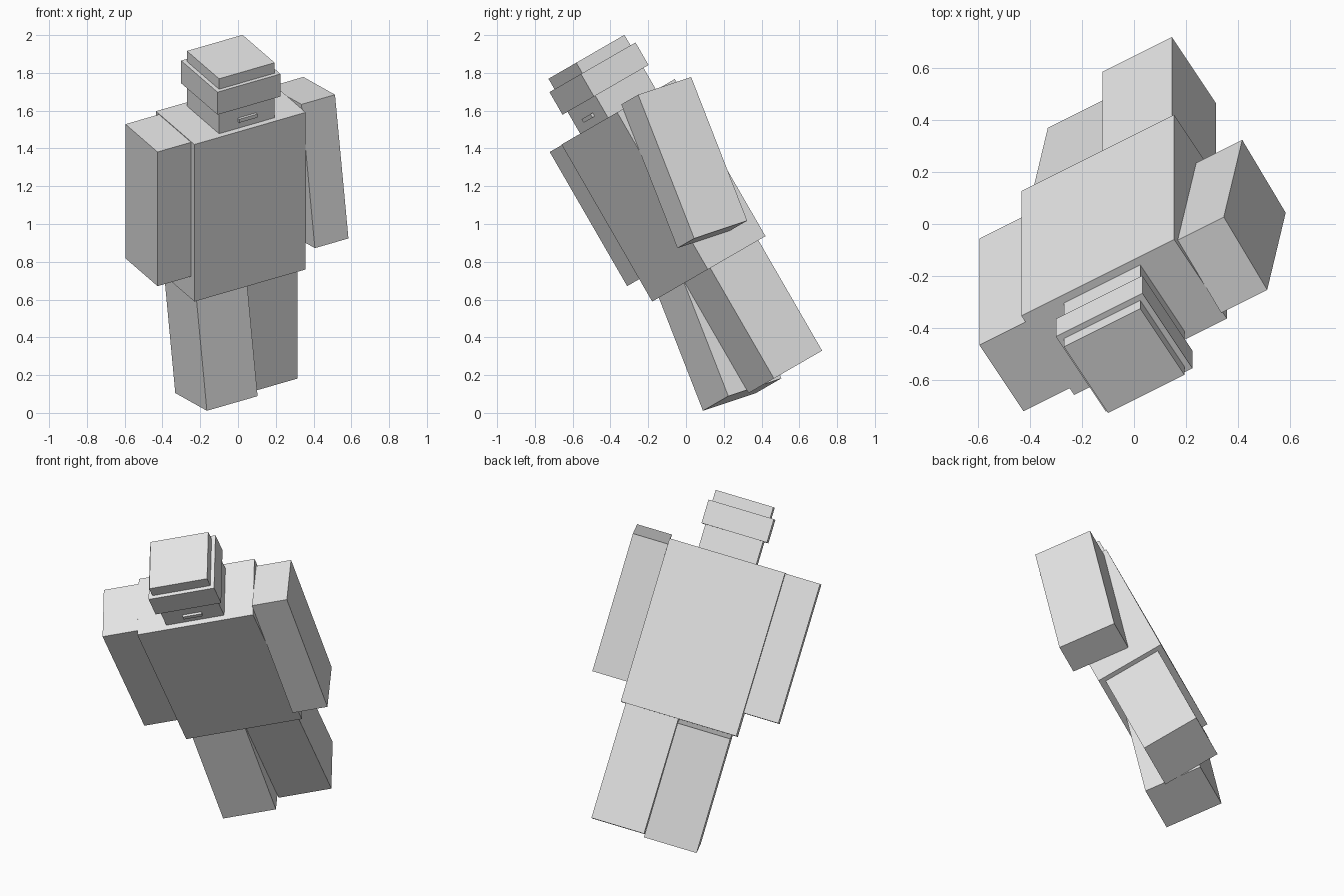
import bpy
from math import radians, sin, cos
from mathutils import Matrix, Vector

cube = bpy.data.objects.get("Cube")
if cube:
    bpy.data.objects.remove(cube, do_unlink=True)

# One plain grey for the whole figure
GREY = (0.8, 0.8, 0.8, 1.0)
grey = bpy.data.materials.new("light_grey")
grey.use_nodes = True
grey.diffuse_color = GREY
grey.node_tree.nodes["Principled BSDF"].inputs["Base Color"].default_value = GREY

# The figure leans forward and turns as a whole; parts are laid out upright
POSE = Matrix.Rotation(radians(30), 4, "X") @ Matrix.Rotation(radians(30), 4, "Z")
MID_X, MID_Y = 0.21, 0.44
SHOULDER, HIP = 1.5, 0.605


def box(name, size, centre, swing=0.0, pivot_z=0.0):
    """Box in the figure's own frame, swung forward about a joint height."""
    joint = Matrix.Translation((0, MID_Y, pivot_z))
    turn = joint @ Matrix.Rotation(radians(-swing), 4, "X") @ joint.inverted()
    bpy.ops.mesh.primitive_cube_add(size=1)
    part = bpy.context.object
    part.name = name
    part.data.transform(POSE @ turn @ Matrix.Translation(centre)
                        @ Matrix.Diagonal((*size, 1)))
    part.data.materials.append(grey)
    return part


# Torso
box("torso", (0.68, 0.407, 0.96), (MID_X, MID_Y, 1.08))

# Head, headband and mouth
box("head", (0.34, 0.34, 0.34), (MID_X, MID_Y, 1.726))
box("headband", (0.385, 0.385, 0.138), (MID_X, MID_Y, 1.763))
box("mouth", (0.11, 0.03, 0.022), (MID_X, MID_Y - 0.17, 1.612))

# Limbs: the left arm and the right leg swing forward
for side, sign, arm_swing, leg_swing in (("right", -1, 0, 10), ("left", 1, 10, 0)):
    box(side + "_arm", (0.205, 0.34, 0.82),
        (MID_X + sign * 0.4435, MID_Y, 1.147), arm_swing, SHOULDER)
    box(side + "_leg", (0.31, 0.34, 0.68),
        (MID_X + sign * 0.156, MID_Y, 0.265), leg_swing, HIP)
